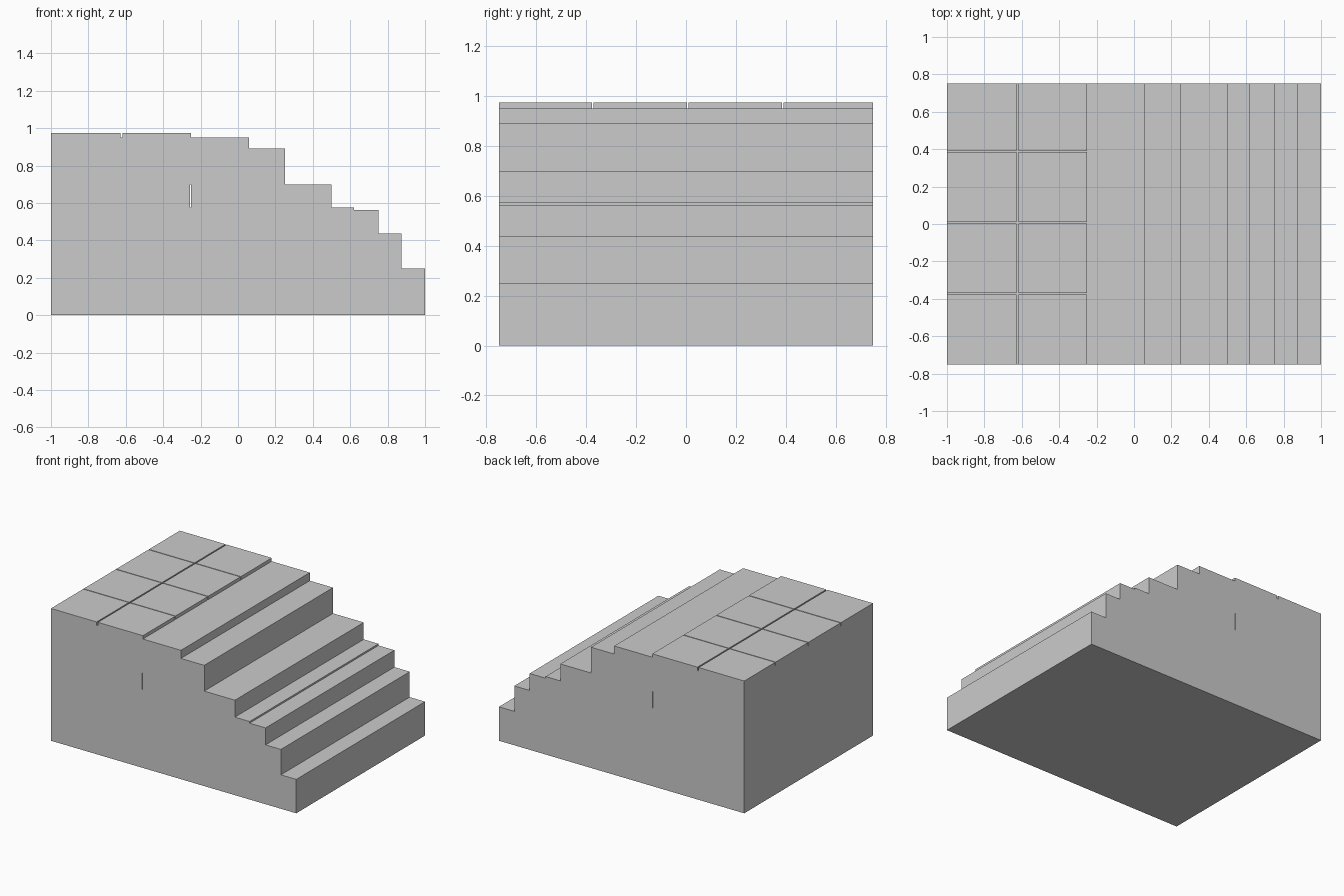
import bpy

if "Cube" in bpy.data.objects:
    bpy.data.objects.remove(bpy.data.objects["Cube"])


def box(name, x0, x1, z0, z1, y0=-0.75, y1=0.75):
    """Axis-aligned block given by its limits."""
    verts = [(x, y, z) for z in (z0, z1)
             for x, y in ((x0, y0), (x1, y0), (x1, y1), (x0, y1))]
    faces = [(3, 2, 1, 0), (4, 5, 6, 7), (0, 1, 5, 4),
             (1, 2, 6, 5), (2, 3, 7, 6), (3, 0, 4, 7)]
    mesh = bpy.data.meshes.new(name)
    mesh.from_pydata(verts, [], faces)
    obj = bpy.data.objects.new(name, mesh)
    bpy.context.collection.objects.link(obj)
    return obj


# Full-width stone courses, stacked from the ground: (right edge, bottom, top)
courses = [
    (1.0, 0.0, 0.25),
    (0.875, 0.25, 0.4375),
    (0.75, 0.4375, 0.5625),
    (0.62, 0.5625, 0.575),
]
for i, (right, bottom, top) in enumerate(courses):
    box(f"lower_step_{i + 1}", -1, right, bottom, top)

# Middle course: two blocks with a thin joint between them
box("middle_block_back", -1, -0.256, 0.575, 0.70)
box("middle_block_front", -0.252, 0.5, 0.575, 0.70)

# Upper courses
box("upper_step", -1, 0.25, 0.70, 0.89)
box("landing_slab", -1, 0.06, 0.89, 0.95)

# Paving tiles on the landing, last row trimmed at the edge
for c, (x0, x1) in enumerate([(-1, -0.628), (-0.618, -0.25)]):
    for r in range(4):
        y0 = -0.75 + 0.38 * r
        box(f"paving_tile_{c + 1}_{r + 1}", x0, x1, 0.95, 0.975,
            y0, min(y0 + 0.374, 0.75))
